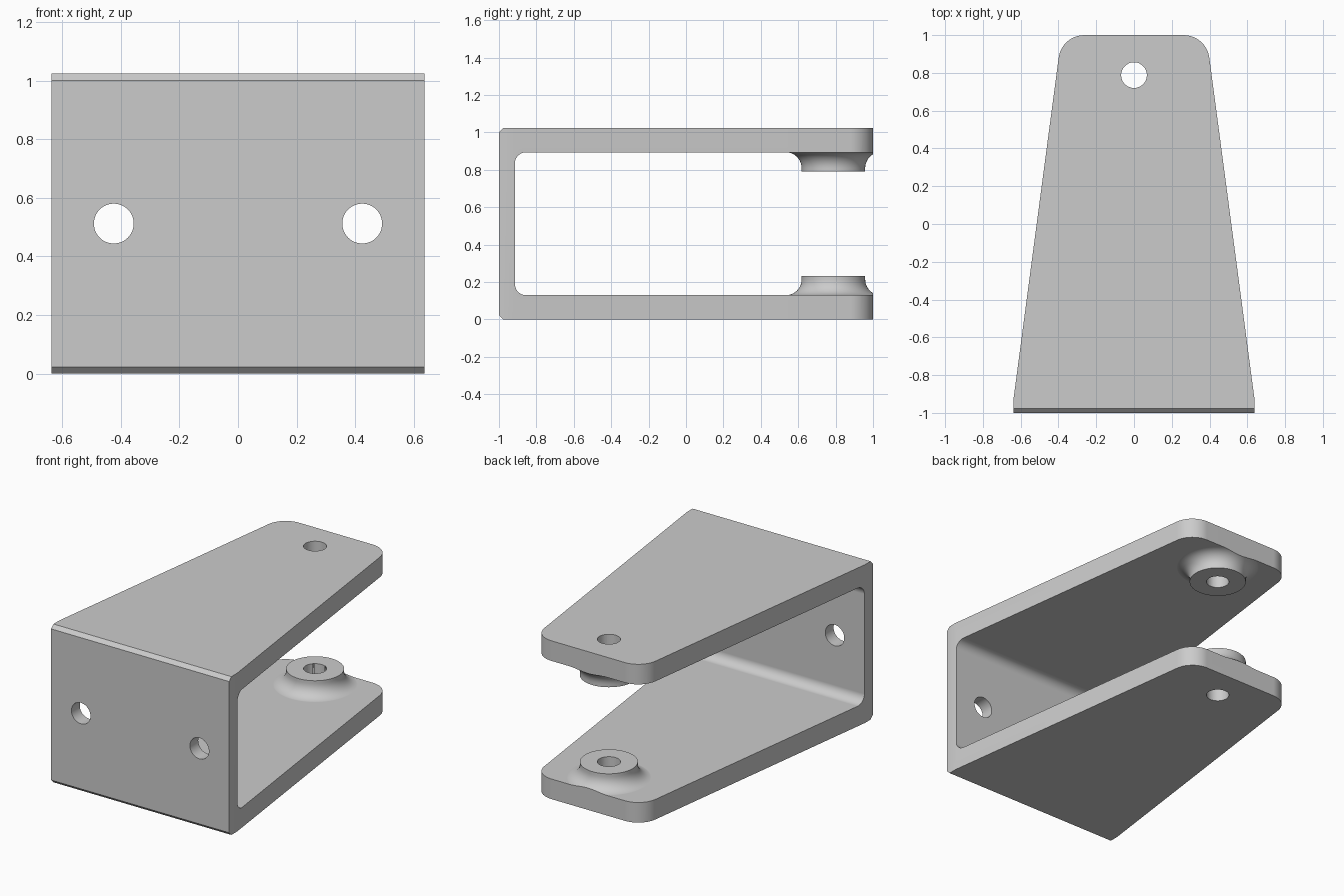
import bpy, bmesh, math
from mathutils import Vector, Matrix

if "Cube" in bpy.data.objects:
    bpy.data.objects.remove(bpy.data.objects["Cube"])

H = 1.024            # overall height
T = 0.13             # arm thickness
BOSS_Y = 0.788       # pivot position


def finish(bm, name):
    bmesh.ops.recalc_face_normals(bm, faces=bm.faces)
    me = bpy.data.meshes.new(name)
    bm.to_mesh(me)
    bm.free()
    ob = bpy.data.objects.new(name, me)
    bpy.context.collection.objects.link(ob)
    return ob


def fillet(prev, corner, nxt, r, n=10):
    """Points of an arc of radius r rounding a 2D corner."""
    p, c, q = Vector(prev), Vector(corner), Vector(nxt)
    u, v = (p - c).normalized(), (q - c).normalized()
    half = u.angle(v) / 2
    o = c + (u + v).normalized() * (r / math.sin(half))
    t = r / math.tan(half)
    a, b = c + u * t - o, c + v * t - o
    w = a.angle(b)
    return [tuple(o + (a * math.sin((1 - i / n) * w) + b * math.sin(i / n * w)) / math.sin(w))
            for i in range(n + 1)]


def prism(name, pts, vec):
    """Extrude a closed 3D outline along a vector."""
    bm = bmesh.new()
    face = bm.faces.new([bm.verts.new(p) for p in pts])
    ext = bmesh.ops.extrude_face_region(bm, geom=[face])
    bmesh.ops.translate(bm, vec=vec, verts=[g for g in ext["geom"] if isinstance(g, bmesh.types.BMVert)])
    return finish(bm, name)


def cylinder(name, r, depth, loc, rot=0):
    bm = bmesh.new()
    m = Matrix.Translation(loc) @ Matrix.Rotation(rot, 4, 'X')
    bmesh.ops.create_cone(bm, cap_ends=True, segments=48, radius1=r, radius2=r, depth=depth, matrix=m)
    return finish(bm, name)


def boss(name, flip):
    """Lathed pivot boss that flares into the arm."""
    R, rb, top = 0.085, 0.17, 0.232
    prof = [(0, top), (rb, top)]
    for i in range(11):
        a = math.pi / 2 * i / 10
        prof.append((rb + R - R * math.cos(a), T - 0.0005 + R - R * math.sin(a)))
    prof += [(rb + R, 0.06), (0, 0.06)]
    bm = bmesh.new()
    vs = [bm.verts.new((r, 0, z)) for r, z in prof]
    es = [bm.edges.new(e) for e in zip(vs, vs[1:])]
    bmesh.ops.spin(bm, geom=vs + es, cent=(0, 0, 0), axis=(0, 0, 1), angle=2 * math.pi, steps=64)
    bmesh.ops.remove_doubles(bm, verts=bm.verts, dist=1e-5)
    for v in bm.verts:
        v.co.y += BOSS_Y
        if flip:
            v.co.z = H - v.co.z
    return finish(bm, name)


def boolean(target, tool, op):
    mod = target.modifiers.new(op, 'BOOLEAN')
    mod.operation, mod.solver, mod.object = op, 'EXACT', tool
    bpy.context.view_layer.objects.active = target
    bpy.ops.object.modifier_apply(modifier=mod.name)
    bpy.data.objects.remove(tool)


# U-shaped side profile: chamfered outside, rounded inside
c, yi, ye = 0.023, -0.915, 1.1
yz = [(ye, 0), (-1 + c, 0), (-1, c), (-1, H - c), (-1 + c, H), (ye, H), (ye, H - T)]
yz += fillet((ye, H - T), (yi, H - T), (yi, T), 0.06)
yz += fillet((yi, H - T), (yi, T), (ye, T), 0.06)
yz += [(ye, T)]
bracket = prism("u_bracket", [(-0.8, y, z) for y, z in yz], (1.6, 0, 0))

# Pivot bosses on the inner faces of both arms
for flip in (False, True):
    boolean(bracket, boss("boss", flip), 'UNION')

# Tapered outline with rounded free corners
w0, w1 = 0.637, 0.383
right = [(w0, -1.2), (w0, -0.92)] + fillet((w0, -0.92), (w1, 1), (0, 1), 0.137)
outline = right + [(-x, y) for x, y in reversed(right)]
boolean(bracket, prism("outline", [(x, y, -0.2) for x, y in outline], (0, 0, 1.5)), 'INTERSECT')

# Pivot hole through both arms, mounting holes through the front wall
boolean(bracket, cylinder("pivot_hole", 0.068, 2, (0, BOSS_Y, 0.5)), 'DIFFERENCE')
for s in (-1, 1):
    hole = cylinder("mount_hole", 0.068, 0.4, (s * 0.424, -0.95, H / 2), math.pi / 2)
    boolean(bracket, hole, 'DIFFERENCE')

# Smooth curved areas while keeping flats flat
bpy.ops.object.select_all(action='DESELECT')
bracket.select_set(True)
bpy.context.view_layer.objects.active = bracket
bpy.ops.object.shade_smooth_by_angle(angle=math.radians(30))
wn = bracket.modifiers.new("flat_normals", 'WEIGHTED_NORMAL')
wn.keep_sharp = True
